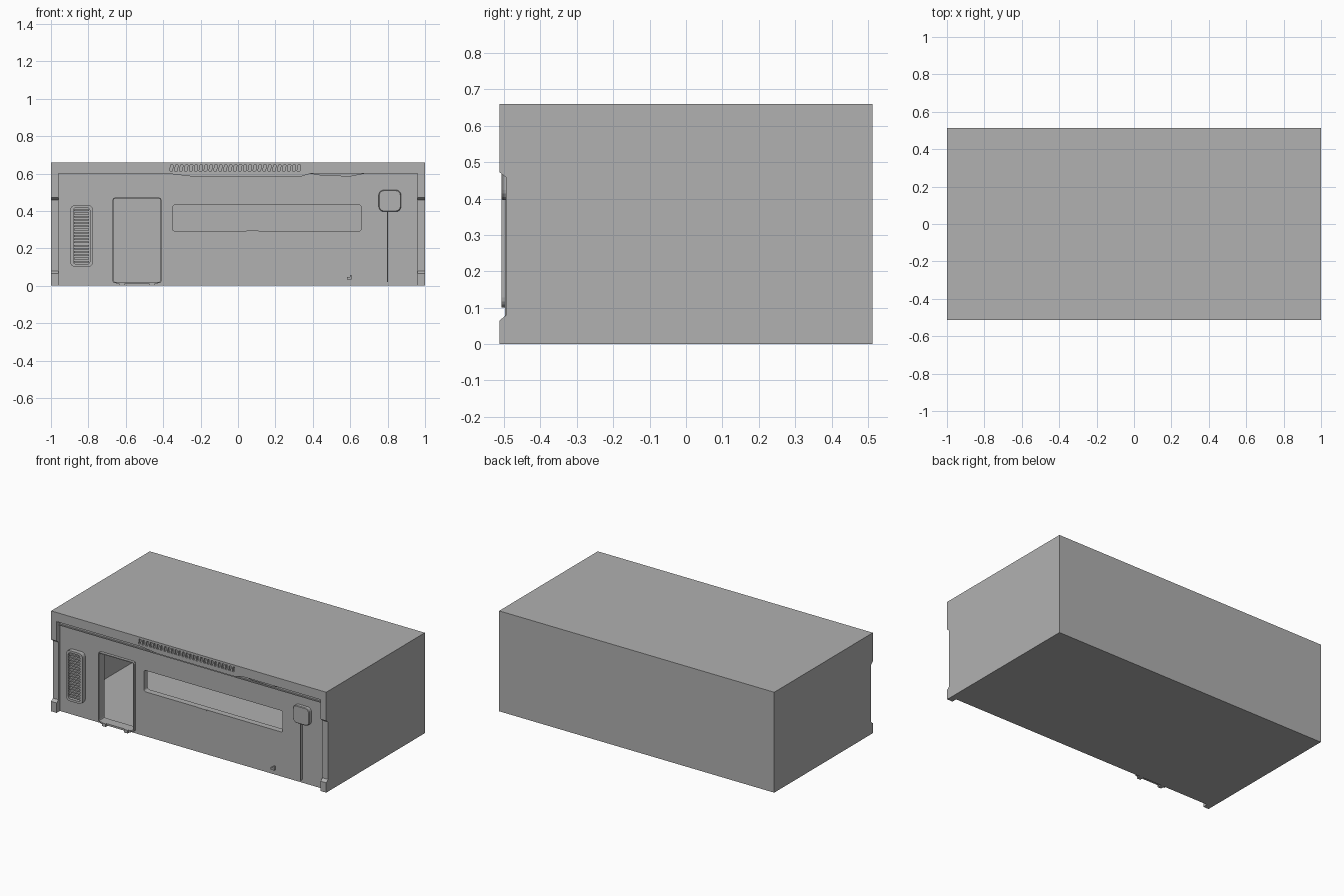
import bpy, math

if "Cube" in bpy.data.objects:
    bpy.data.objects.remove(bpy.data.objects["Cube"])

GREY = (0.44, 0.44, 0.44, 1)
grey = bpy.data.materials.new("plain grey")
grey.use_nodes = True
grey.diffuse_color = GREY
grey.node_tree.nodes["Principled BSDF"].inputs["Base Color"].default_value = GREY

FRONT, PANEL, BACK, TOP = -0.512, -0.478, 0.512, 0.66
FITTING = -0.507


def solid(name, outlines, lo, hi, axis="y"):
    """Extrude outlines: (x, z) pairs along y, or (y, z) pairs along x."""
    verts, faces = [], []
    for outline in outlines:
        base, n = len(verts), len(outline)
        for d in (lo, hi):
            verts += [(a, d, b) if axis == "y" else (d, a, b) for a, b in outline]
        faces += [list(range(base, base + n)), list(range(base + n, base + 2 * n))]
        for i in range(n):
            j = (i + 1) % n
            faces.append([base + i, base + j, base + n + j, base + n + i])
    mesh = bpy.data.meshes.new(name)
    mesh.from_pydata(verts, [], faces)
    mesh.materials.append(grey)
    obj = bpy.data.objects.new(name, mesh)
    bpy.context.collection.objects.link(obj)
    # Consistent outward normals
    import bmesh
    bm = bmesh.new()
    bm.from_mesh(mesh)
    bmesh.ops.recalc_face_normals(bm, faces=bm.faces)
    bm.to_mesh(mesh)
    bm.free()
    return obj


def rect(x0, x1, z0, z1, r=0.0, steps=4):
    """Rectangle outline with optional rounded corners."""
    if not r:
        return [(x0, z0), (x1, z0), (x1, z1), (x0, z1)]
    pts = []
    centres = [(x1 - r, z1 - r), (x0 + r, z1 - r), (x0 + r, z0 + r), (x1 - r, z0 + r)]
    for k, (cx, cz) in enumerate(centres):
        for i in range(steps + 1):
            t = math.pi / 2 * (k + i / steps)
            pts.append((cx + r * math.cos(t), cz + r * math.sin(t)))
    return pts


def cut(obj, outlines, lo, hi):
    """Cut outlines through an object along y."""
    cutter = solid(obj.name + "_cutter", outlines, lo, hi)
    cutter.hide_render = True
    mod = obj.modifiers.new("cut", "BOOLEAN")
    mod.operation, mod.solver, mod.object = "DIFFERENCE", "EXACT", cutter
    bpy.context.view_layer.update()
    depsgraph = bpy.context.evaluated_depsgraph_get()
    mesh = bpy.data.meshes.new_from_object(obj.evaluated_get(depsgraph))
    obj.modifiers.clear()
    obj.data = mesh
    bpy.data.objects.remove(cutter)


def bevel(obj, width):
    mod = obj.modifiers.new("edge", "BEVEL")
    mod.width, mod.segments, mod.limit_method = width, 1, "ANGLE"
    mod.angle_limit = math.radians(50)


# Hollow shell: floor, roof, back wall
solid("floor", [rect(-0.99, 0.99, 0, 0.006)], PANEL, BACK)
solid("roof", [rect(-0.99, 0.99, TOP - 0.012, TOP)], -0.45, BACK)
solid("back_wall", [rect(-0.99, 0.99, 0.006, TOP - 0.012)], BACK - 0.012, BACK)

# Side walls and front pillars share the notched front edge
notched = [(FRONT, 0), (FRONT, 0.065), (-0.494, 0.08), (-0.494, 0.458),
           (FRONT, 0.472), (FRONT, TOP)]
for side, s in (("left", 1), ("right", -1)):
    solid(side + "_wall", [notched + [(BACK, TOP), (BACK, 0)]], s * 0.99, s, "x")
    solid(side + "_pillar", [notched + [(-0.45, TOP), (-0.45, 0)]],
          s * 0.96, s * 0.99, "x")

# Header beam with dropped centre lip and a row of slanted slots
header = solid("header_beam", [rect(-0.96, 0.96, 0.6, TOP)], FRONT, -0.45)
slots = []
for i in range(27):
    x = -0.365 + i * 0.0262
    slots.append([(x, 0.614), (x + 0.014, 0.614), (x + 0.019, 0.646), (x + 0.005, 0.646)])
cut(header, slots, FRONT - 0.02, FRONT + 0.012)
solid("header_lip", [[(-0.38, 0.6), (-0.23, 0.582), (0.33, 0.582), (0.39, 0.6)]],
      FRONT + 0.006, PANEL + 0.01)
solid("header_scoop", [[(0.38, 0.6), (0.45, 0.588), (0.6, 0.584), (0.68, 0.6)]],
      FRONT + 0.012, PANEL + 0.01)
solid("upper_ledge", [rect(-0.96, 0.96, 0.565, 0.572)], PANEL - 0.008, PANEL + 0.01)

# Front panel with doorway and long window
door = rect(-0.665, -0.415, 0.02, 0.465, 0.008, 2)
window = rect(-0.35, 0.66, 0.292, 0.432, 0.014)
panel = solid("front_panel", [rect(-0.96, 0.96, 0, 0.6)], PANEL, PANEL + 0.04)
cut(panel, [door, window], PANEL - 0.1, PANEL + 0.1)

# Slim door frame, threshold and hinge feet
frame = solid("door_frame", [rect(-0.671, -0.409, 0.014, 0.471, 0.012, 2)],
              PANEL - 0.018, PANEL + 0.01)
cut(frame, [door], PANEL - 0.1, PANEL + 0.1)
solid("door_threshold", [rect(-0.65, -0.43, 0.008, 0.02)], PANEL - 0.022, PANEL)
solid("threshold_feet", [rect(x - 0.013, x + 0.013, 0, 0.02) for x in (-0.62, -0.46)],
      FITTING, PANEL)

# Vent: rounded surround with stacked slats
surround = solid("vent_surround", [rect(-0.897, -0.775, 0.1, 0.432, 0.028)], FITTING, PANEL)
cut(surround, [rect(-0.88, -0.792, 0.115, 0.418, 0.016)], FITTING - 0.1, PANEL - 0.008)
slats = [rect(-0.876, -0.796, 0.124 + i * 0.0172, 0.133 + i * 0.0172) for i in range(17)]
solid("vent_slats", slats, FITTING + 0.005, PANEL)

# Rounded box and the thin fin below it
bevel(solid("round_box", [rect(0.752, 0.872, 0.396, 0.512, 0.028)], FITTING, PANEL), 0.004)
solid("vertical_fin", [rect(0.797, 0.803, 0.02, 0.41)], FITTING + 0.01, PANEL)

# Small hook and window sill tab
solid("small_hook", [[(0.582, 0.034), (0.608, 0.034), (0.608, 0.058), (0.598, 0.058),
                      (0.598, 0.046), (0.582, 0.046)]], PANEL - 0.016, PANEL)
solid("window_tab", [rect(0.045, 0.11, 0.288, 0.294)], PANEL - 0.006, PANEL)
